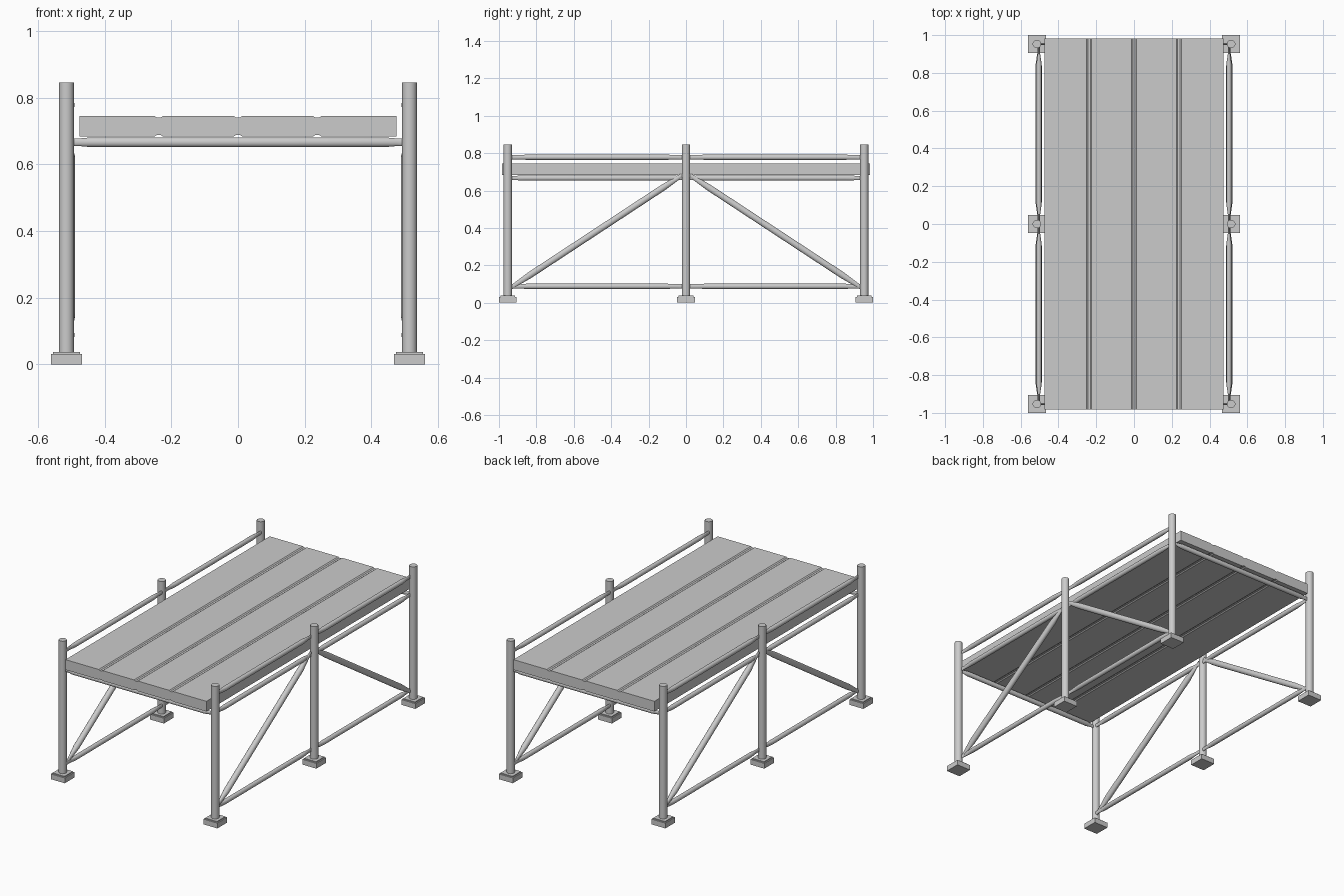
import bpy, bmesh, math
from mathutils import Vector

if "Cube" in bpy.data.objects:
    bpy.data.objects.remove(bpy.data.objects["Cube"])

PX, PY = 0.514, 0.953          # post positions


def finish(name, bm, smooth=False):
    bmesh.ops.recalc_face_normals(bm, faces=bm.faces)
    me = bpy.data.meshes.new(name)
    bm.to_mesh(me)
    bm.free()
    ob = bpy.data.objects.new(name, me)
    bpy.context.collection.objects.link(ob)
    if smooth:
        bpy.ops.object.select_all(action='DESELECT')
        ob.select_set(True)
        bpy.context.view_layer.objects.active = ob
        bpy.ops.object.shade_smooth_by_angle(angle=math.radians(35))
    return ob


def loft(bm, rings):
    rows = [[bm.verts.new(p) for p in ring] for ring in rings]
    n = len(rows[0])
    for a, b in zip(rows, rows[1:]):
        for i in range(n):
            j = (i + 1) % n
            bm.faces.new((a[i], a[j], b[j], b[i]))
    bm.faces.new(rows[0])
    bm.faces.new(rows[-1][::-1])


def tube(name, start, end, r, flat_axis=None, tab=0.0, taper=0.0, tall=1.0, sides=16):
    """Round tube; with flat_axis its ends are squashed into thin tabs."""
    a, b = Vector(start), Vector(end)
    d = (b - a).normalized()
    length = (b - a).length
    u = Vector(flat_axis or (1, 0, 0))
    v = d.cross(u).normalized()
    if flat_axis:
        thin = 0.005
        st = [(0, thin, r * tall), (tab, thin, r * tall), (tab + taper, r, r)]
        st += [(length - s, p, q) for s, p, q in reversed(st)]
    else:
        st = [(0, r, r), (length, r, r)]
    bm = bmesh.new()
    ang = [2 * math.pi * (i + 0.5) / sides for i in range(sides)]
    loft(bm, [[a + d * s + u * (p * math.cos(t)) + v * (q * math.sin(t)) for t in ang]
              for s, p, q in st])
    return finish(name, bm, True)


def box(name, c, s):
    bm = bmesh.new()
    bmesh.ops.create_cube(bm, size=1)
    for vert in bm.verts:
        vert.co = Vector([c[i] + vert.co[i] * s[i] for i in range(3)])
    return finish(name, bm)


# deck: one slab profile with shallow grooves between four planks
hw, zb, zt, depth = 0.475, 0.683, 0.745, 0.005
top = [(-hw, zt)]
for gx in (-0.2375, 0, 0.2375):
    top += [(gx - 0.013, zt), (gx - 0.006, zt - depth),
            (gx + 0.006, zt - depth), (gx + 0.013, zt)]
top.append((hw, zt))
outline = top + [(x, zb + zt - z) for x, z in reversed(top)]
bm = bmesh.new()
loft(bm, [[(x, y, z) for x, z in outline] for y in (-0.983, 0.983)])
finish("plank_deck", bm)

for sx, side in ((-1, "left"), (1, "right")):
    # posts with foot plates
    for y, place in ((-PY, "front"), (0, "middle"), (PY, "back")):
        tag = f"{place}_{side}"
        x = sx * PX
        box(f"foot_{tag}", (x, y, 0.016), (0.094, 0.094, 0.032))
        box(f"foot_pad_{tag}", (x, y, 0.034), (0.08, 0.08, 0.008))
        tube(f"post_{tag}", (x, y, 0.03), (x, y, 0.845), 0.0225)
    # side rails and diagonal braces, one set per bay
    for sy, bay in ((-1, "front"), (1, "back")):
        rx = sx * 0.503
        for z, level in ((0.088, "lower"), (0.667, "deck"), (0.778, "upper")):
            tube(f"{level}_rail_{bay}_{side}", (rx, sy * 0.012, z), (rx, sy * 0.94, z),
                 0.014, (1, 0, 0), 0.03, 0.06, 0.85)
        bx = sx * 0.505
        tube(f"brace_{bay}_{side}", (bx, sy * 0.02, 0.683), (bx, sy * 0.935, 0.082),
             0.0175, (1, 0, 0), 0.02, 0.1, 0.65)

# cross beams under both deck ends
for sy, place in ((-1, "front"), (1, "back")):
    tube(f"cross_beam_{place}", (-0.5, sy * PY, 0.666), (0.5, sy * PY, 0.666),
         0.0145, (0, 1, 0), 0.025, 0.03, 0.8)
